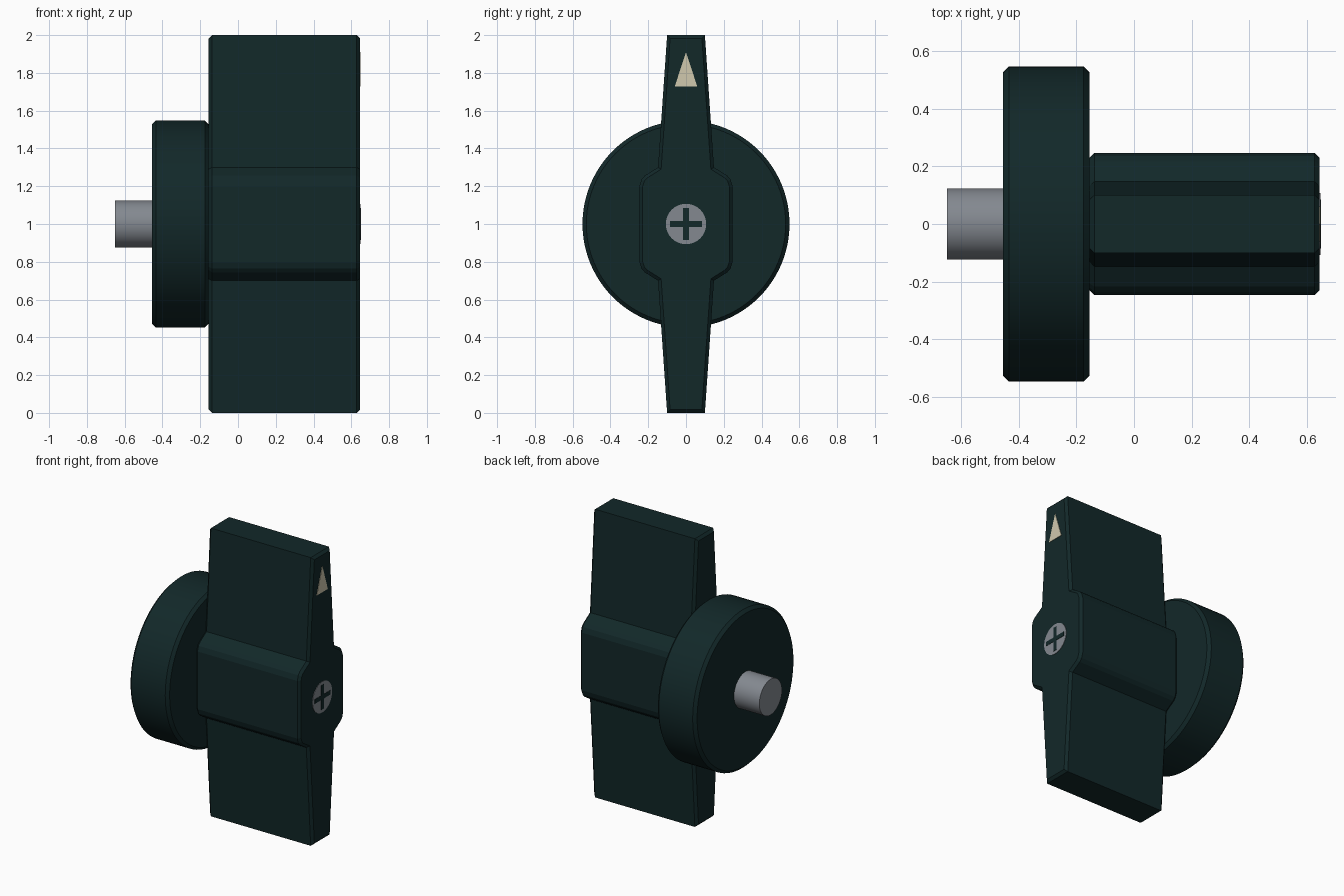
import bpy, bmesh, math
from mathutils import Matrix, Vector

if "Cube" in bpy.data.objects:
    bpy.data.objects.remove(bpy.data.objects["Cube"])


def material(name, rgb):
    m = bpy.data.materials.new(name)
    m.diffuse_color = (*rgb, 1)
    m.use_nodes = True
    m.node_tree.nodes["Principled BSDF"].inputs["Base Color"].default_value = m.diffuse_color
    return m


GREEN = material("dark green plastic", (0.006, 0.021, 0.022))
STEEL = material("grey steel", (0.23, 0.25, 0.28))
CREAM = material("cream paint", (0.63, 0.58, 0.42))


def finish(name, bm, mat, smooth=False):
    bmesh.ops.recalc_face_normals(bm, faces=bm.faces)
    me = bpy.data.meshes.new(name)
    bm.to_mesh(me)
    bm.free()
    me.materials.append(mat)
    ob = bpy.data.objects.new(name, me)
    bpy.context.collection.objects.link(ob)
    if smooth:
        bpy.ops.object.select_all(action='DESELECT')
        ob.select_set(True)
        bpy.context.view_layer.objects.active = ob
        bpy.ops.object.shade_smooth_by_angle(angle=math.radians(30))
    return ob


def chamfer_ends(bm, width, x_ends):
    """Bevel the rims lying in the given end planes."""
    rim = [e for e in bm.edges if any(
        all(abs(v.co.x - x) < 1e-4 for v in e.verts) for x in x_ends)]
    bmesh.ops.bevel(bm, geom=rim, offset=width, segments=1, affect='EDGES')


def prism(name, outline, x0, x1, mat, chamfer=0):
    """Extrude a (y, z) outline along x."""
    bm = bmesh.new()
    face = bm.faces.new([bm.verts.new((x0, y, z)) for y, z in outline])
    new = bmesh.ops.extrude_face_region(bm, geom=[face])["geom"]
    verts = [g for g in new if isinstance(g, bmesh.types.BMVert)]
    bmesh.ops.translate(bm, verts=verts, vec=Vector((x1 - x0, 0, 0)))
    bmesh.ops.recalc_face_normals(bm, faces=bm.faces)
    if chamfer:
        chamfer_ends(bm, chamfer, (x0, x1))
    return finish(name, bm, mat)


def cylinder(name, radius, x0, x1, mat, chamfer=0, sides=64):
    """Cylinder along x, centred on the knob axis at z = 1."""
    bm = bmesh.new()
    place = Matrix.Translation(((x0 + x1) / 2, 0, 1)) @ Matrix.Rotation(math.pi / 2, 4, 'Y')
    bmesh.ops.create_cone(bm, cap_ends=True, segments=sides, radius1=radius,
                          radius2=radius, depth=x1 - x0, matrix=place)
    if chamfer:
        chamfer_ends(bm, chamfer, (x0, x1))
    return finish(name, bm, mat, smooth=True)


# Handle: tapered blade with a wider hub, mirrored in both directions
quarter = [(0.10, 2.0), (0.148, 1.30), (0.218, 1.256), (0.236, 1.235), (0.247, 1.20)]
right = quarter + [(y, 2 - z) for y, z in reversed(quarter)]
outline = right + [(-y, z) for y, z in reversed(right)]
prism("handle", outline, -0.155, 0.645, GREEN, chamfer=0.017)

# Round base and shaft
cylinder("base_disc", 0.548, -0.455, -0.155, GREEN, chamfer=0.02, sides=96)
cylinder("shaft", 0.124, -0.65, -0.45, STEEL)

# Screw with cross slot
cylinder("screw_head", 0.107, 0.63, 0.648, STEEL)
a, b = 0.015, 0.085
cross = [(a, a), (a, b), (-a, b), (-a, a), (-b, a), (-b, -a),
         (-a, -a), (-a, -b), (a, -b), (a, -a), (b, -a), (b, a)]
prism("screw_slot", [(y, z + 1) for y, z in cross], 0.645, 0.650, GREEN)

# Pointer mark on the handle face
prism("pointer_mark", [(-0.06, 1.727), (0.06, 1.727), (0, 1.91)], 0.643, 0.648, CREAM)
